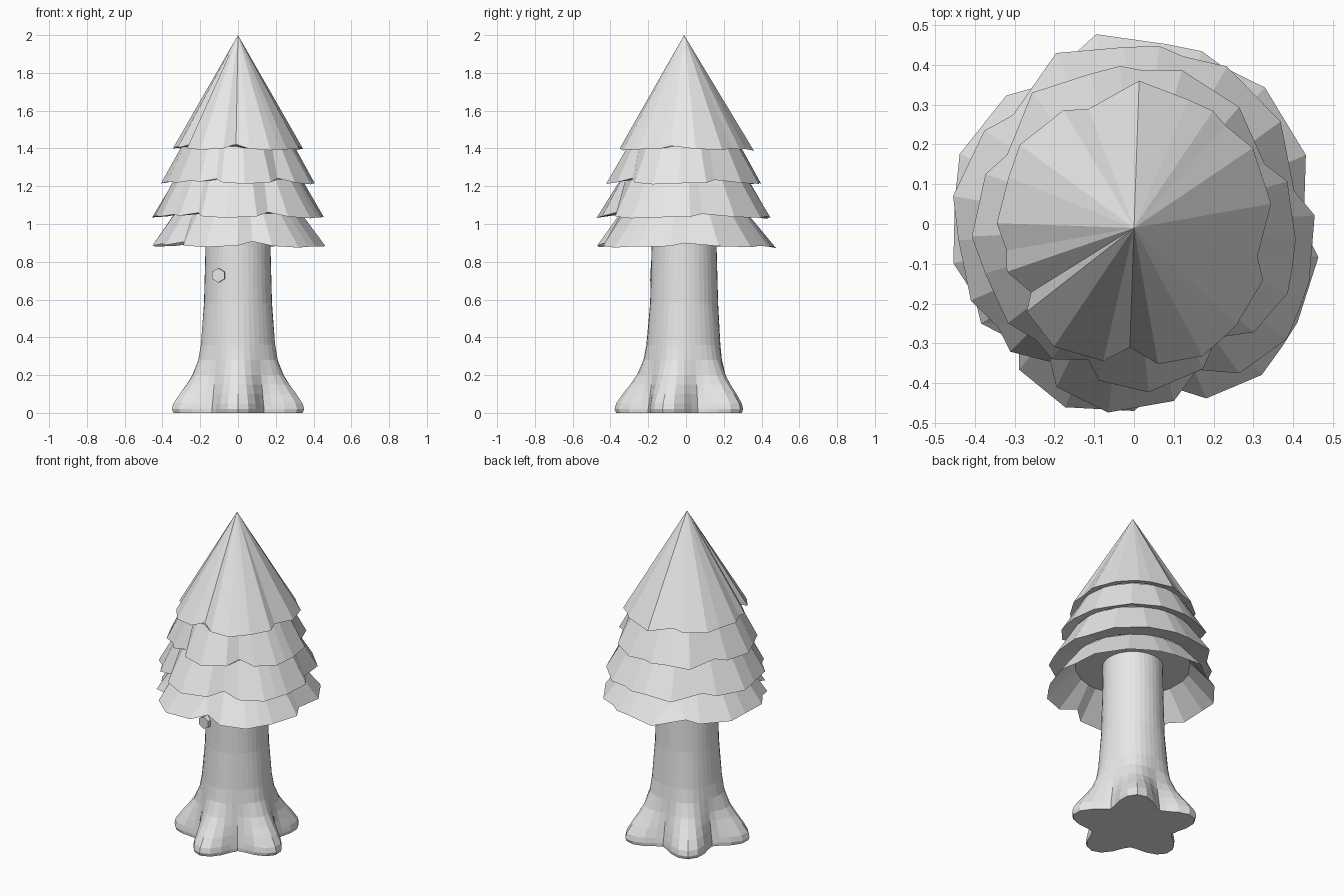
import bpy, bmesh, math
from mathutils import Vector, Matrix

cube = bpy.data.objects.get("Cube")
if cube:
    bpy.data.objects.remove(cube, do_unlink=True)

grey = bpy.data.materials.new("plain_grey")
grey.use_nodes = True
colour = (0.8, 0.8, 0.8, 1)
grey.diffuse_color = colour
grey.node_tree.nodes["Principled BSDF"].inputs["Base Color"].default_value = colour

CENTRE_Y = -0.01


def polar(angle, radius, z):
    return Vector((radius * math.cos(angle), radius * math.sin(angle) + CENTRE_Y, z))


def finish(bm, name):
    """Turn a bmesh into a flat-shaded object."""
    mesh = bpy.data.meshes.new(name)
    bm.to_mesh(mesh)
    bm.free()
    mesh.materials.append(grey)
    obj = bpy.data.objects.new(name, mesh)
    bpy.context.collection.objects.link(obj)
    return obj


def loft(name, rings, cap_top=False, cap_bottom=False):
    """Join equal rings, listed from the top down, with quads."""
    bm = bmesh.new()
    loops = [[bm.verts.new(p) for p in ring] for ring in rings]
    count = len(loops[0])
    for upper, lower in zip(loops, loops[1:]):
        for i in range(count):
            j = (i + 1) % count
            bm.faces.new((upper[i], lower[i], lower[j], upper[j]))
    if cap_top:
        bm.faces.new(loops[0])
    if cap_bottom:
        bm.faces.new(reversed(loops[-1]))
    bmesh.ops.remove_doubles(bm, verts=bm.verts, dist=0.0001)
    return finish(bm, name)


# Trunk: (height, radius along a root, radius between roots)
trunk_profile = [
    (1.06, 0.17, 0.17), (0.88, 0.172, 0.172), (0.58, 0.18, 0.18),
    (0.36, 0.2, 0.192), (0.28, 0.215, 0.2), (0.2, 0.25, 0.208),
    (0.15, 0.285, 0.215), (0.1, 0.325, 0.222), (0.05, 0.36, 0.23),
    (0.02, 0.368, 0.235), (0, 0.36, 0.235),
]
SIDES = 40
ROOTS = 5


def trunk_ring(z, root, valley):
    ring = []
    for i in range(SIDES):
        angle = math.tau * i / SIDES - math.pi / 2
        swell = (0.5 + 0.5 * math.cos(ROOTS * (angle + math.pi / 2))) ** 0.9
        ring.append(polar(angle, valley + (root - valley) * swell, z))
    return ring


loft("trunk", [trunk_ring(*row) for row in trunk_profile], cap_bottom=True)

# Ragged foliage rim: (degrees, radius), shared by every tier
rim = [
    (10, .35), (34, .36), (48, .345), (56, .355), (67, .35), (88, .37),
    (111, .32), (121, .345), (144, .355), (158, .34), (178, .345), (190, .325),
    (199, .338), (212, .305), (218, .342), (236, .36), (257, .343), (268, .3),
    (280, .347), (298, .365), (308, .356), (317, .354), (338, .35), (347, .318),
]


def foliage_tier(name, turn, scale, rim_z, top, under, cap=False):
    angles = [math.radians(a + turn) for a, r in rim]
    edge = [polar(a, r * scale, rim_z - (r - 0.345) * 0.5)
            for a, (d, r) in zip(angles, rim)]
    rings = [[polar(a, *top) for a in angles], edge,
             [polar(a, *under) for a in angles]]
    loft(name, rings, cap_bottom=cap)


# Foliage tiers: turn, scale, rim height, top ring and underside ring
foliage_tier("foliage_top", 0, 1, 1.4, (0, 2), (0.3, 1.41))
foliage_tier("foliage_upper", 39, 1.15, 1.22, (0.3, 1.41), (0.34, 1.235))
foliage_tier("foliage_middle", 26, 1.3, 1.04, (0.34, 1.235), (0.34, 1.055))
foliage_tier("foliage_bottom", 13, 1.34, 0.885, (0.34, 1.055), (0.325, 1.04), cap=True)

# Branch stub on the front of the trunk
bm = bmesh.new()
bmesh.ops.create_cone(bm, cap_ends=True, segments=6, radius1=0.038, radius2=0.038,
                      depth=0.09)
bmesh.ops.transform(bm, verts=bm.verts,
                    matrix=Matrix.Translation((-0.1, -0.143, 0.728))
                    @ Matrix.Rotation(math.radians(-6), 4, "Z")
                    @ Matrix.Rotation(math.radians(90), 4, "X"))
finish(bm, "branch_stub")
